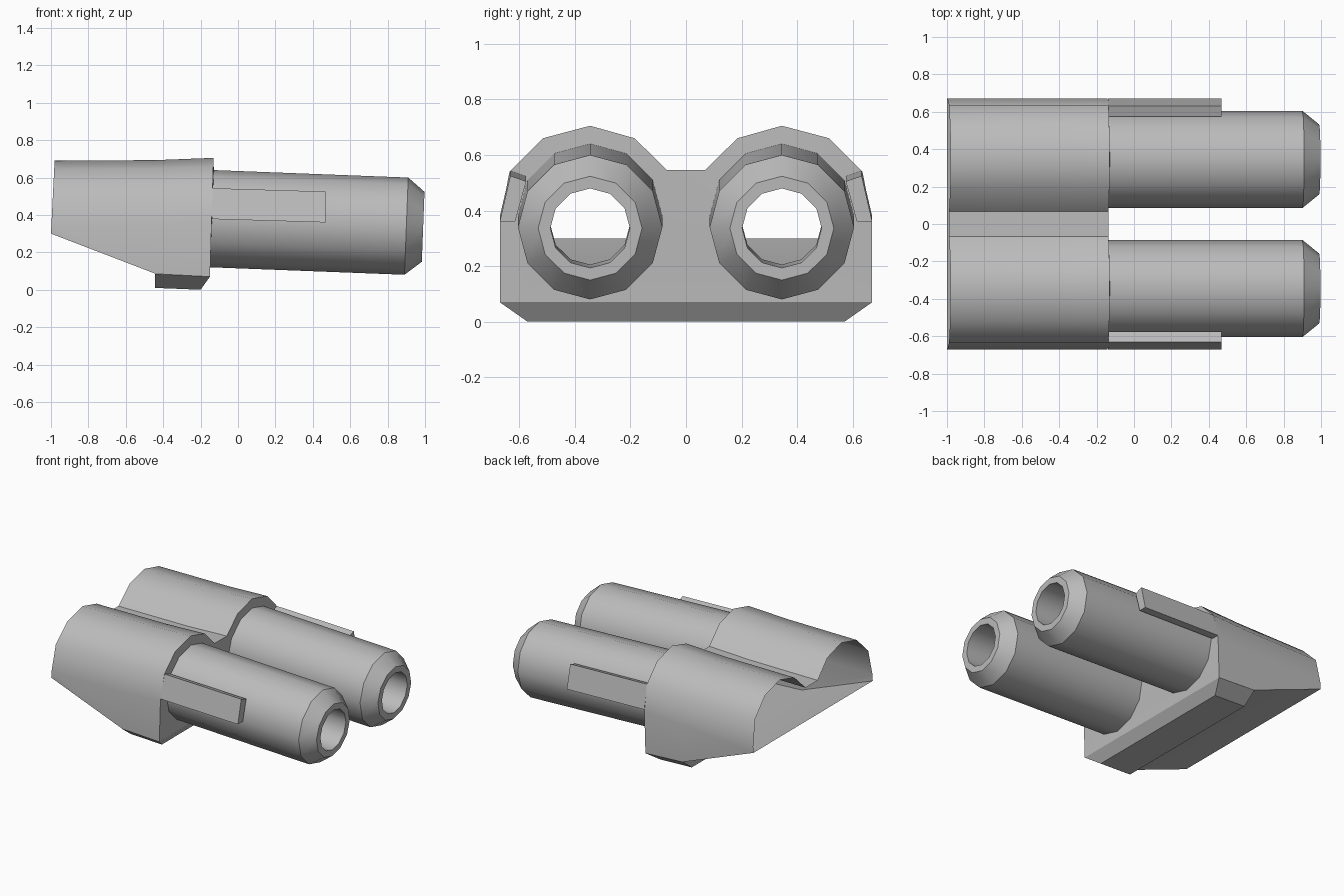
import bpy, bmesh, math
from mathutils import Vector

cube = bpy.data.objects.get("Cube")
if cube:
    bpy.data.objects.remove(cube, do_unlink=True)

grey = bpy.data.materials.new("mid grey")
grey.use_nodes = True
grey.diffuse_color = (0.5, 0.5, 0.5, 1)
grey.node_tree.nodes["Principled BSDF"].inputs["Base Color"].default_value = (0.5, 0.5, 0.5, 1)

SIDES = 12
BARREL_Y = 0.345
BARREL_R = 0.26
TILT = math.radians(2.2)
SHOULDER = Vector((0.9, 0, 0.34))


def finish(bm, name, smooth=True):
    bmesh.ops.recalc_face_normals(bm, faces=bm.faces)
    mesh = bpy.data.meshes.new(name)
    bm.to_mesh(mesh)
    bm.free()
    mesh.materials.append(grey)
    obj = bpy.data.objects.new(name, mesh)
    bpy.context.collection.objects.link(obj)
    if smooth:
        bpy.ops.object.select_all(action="DESELECT")
        obj.select_set(True)
        bpy.context.view_layer.objects.active = obj
        bpy.ops.object.shade_smooth_by_angle(angle=math.radians(35))
    return obj


def ring(bm, points):
    return [bm.verts.new(p) for p in points]


def bridge(bm, a, b):
    n = len(a)
    for i in range(n):
        j = (i + 1) % n
        bm.faces.new((a[i], a[j], b[j], b[i]))


def barrel_circle(side, along, radius):
    """Circle across the tilted barrel axis, at a distance from the shoulder."""
    axis = Vector((math.cos(TILT), 0, -math.sin(TILT)))
    up = Vector((math.sin(TILT), 0, math.cos(TILT)))
    centre = SHOULDER + axis * along + Vector((0, side * BARREL_Y, 0))
    points = []
    for i in range(SIDES):
        a = math.tau * i / SIDES
        points.append(centre + up * radius * math.cos(a) + Vector((0, radius * math.sin(a), 0)))
    return points


# Barrels: outer tube, tapered nose, rim and open bore
REAR = -1.04
for side, label in ((-1, "front"), (1, "back")):
    bm = bmesh.new()
    stations = [(REAR, BARREL_R), (0, BARREL_R), (0.09, 0.187), (0.09, 0.143), (-0.22, 0.143)]
    loops = [ring(bm, barrel_circle(side, d, r)) for d, r in stations]
    for a, b in zip(loops, loops[1:]):
        bridge(bm, a, b)
    finish(bm, label + "_barrel")

# Housing: double-arched shell, open at the rear, with a sloping floor
HALF = [(0.67, 0.36), (0.635, 0.54), (0.515, 0.66), (0.345, 0.705), (0.185, 0.66), (0.068, 0.545)]


def section(x_low, lean, floor, drop):
    half = [(0.67, floor)] + [(y, z - drop) for y, z in HALF]
    outline = half + [(-y, z) for y, z in reversed(half)]
    return [(x_low + lean * (z - floor), y, z) for y, z in outline]


bm = bmesh.new()
rear = ring(bm, section(-1.0, 0.05, 0.30, 0.015))
middle = ring(bm, section(-0.44, 0.0, 0.085, 0.012))
front = ring(bm, section(-0.15, 0.03, 0.07, 0.0))
bridge(bm, rear, middle)
bridge(bm, middle, front)

# Front wall with a round opening for each barrel
edges = [bm.edges.get((front[i], front[i - 1])) for i in range(len(front))]
for side in (-1, 1):
    hole = ring(bm, barrel_circle(side, REAR, BARREL_R))
    edges += [bm.edges.new((hole[i], hole[i - 1])) for i in range(SIDES)]
bmesh.ops.triangle_fill(bm, use_beauty=True, edges=edges, normal=(1, 0, 0))
finish(bm, "housing")

# Keel: chamfered block under the housing
bm = bmesh.new()
top = ring(bm, [(-0.445, -0.67, 0.085), (-0.15, -0.67, 0.07), (-0.15, 0.67, 0.07), (-0.445, 0.67, 0.085)])
low = ring(bm, [(-0.445, -0.57, 0.01), (-0.2, -0.57, 0), (-0.2, 0.57, 0), (-0.445, 0.57, 0.01)])
bridge(bm, top, low)
bm.faces.new(top)
bm.faces.new(low)
finish(bm, "keel", smooth=False)

# Side plates: slabs running forward from the housing along each barrel
PLATE = [(0.67, 0.36), (0.632, 0.525), (0.575, 0.505), (0.615, 0.36)]
for side, label in ((-1, "front"), (1, "back")):
    bm = bmesh.new()
    ends = []
    for x, lift in ((-0.14, 0.018), (0.468, 0.0)):
        ends.append(ring(bm, [(x, side * y, z + lift) for y, z in PLATE]))
        bm.faces.new(ends[-1])
    bridge(bm, *ends)
    finish(bm, label + "_side_plate", smooth=False)
